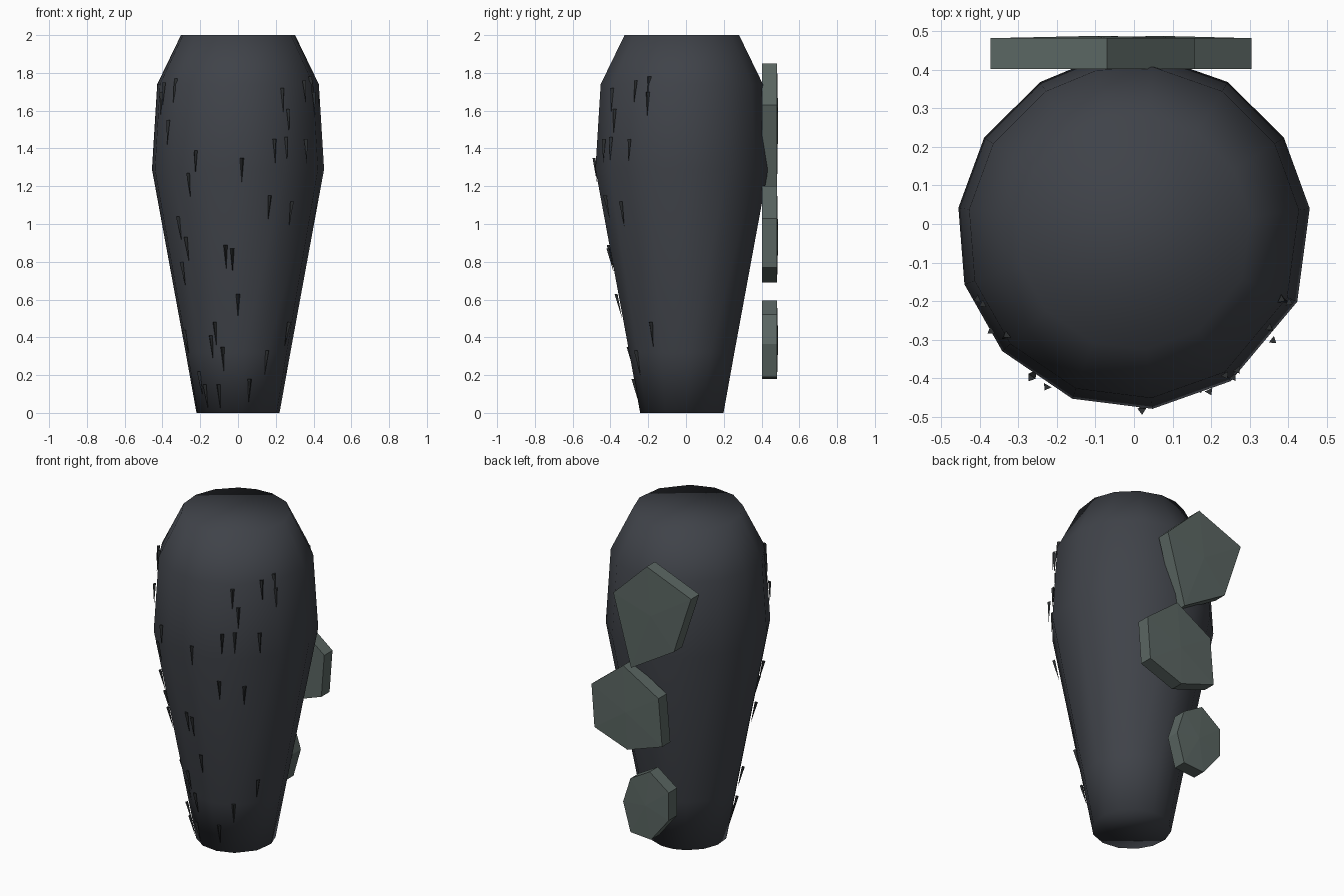
import bpy, bmesh, math
from mathutils import Vector

if "Cube" in bpy.data.objects:
    bpy.data.objects.remove(bpy.data.objects["Cube"])


def material(name, rgb):
    m = bpy.data.materials.new(name)
    m.diffuse_color = (*rgb, 1)
    m.use_nodes = True
    m.node_tree.nodes["Principled BSDF"].inputs["Base Color"].default_value = m.diffuse_color
    return m


def finish(name, bm, mat, smooth=False):
    bmesh.ops.recalc_face_normals(bm, faces=bm.faces)
    me = bpy.data.meshes.new(name)
    bm.to_mesh(me)
    bm.free()
    me.materials.append(mat)
    for p in me.polygons:
        p.use_smooth = smooth
    ob = bpy.data.objects.new(name, me)
    bpy.context.collection.objects.link(ob)
    return ob


charcoal = material("charcoal hide", (0.050, 0.055, 0.066))
slate = material("grey green plate", (0.105, 0.135, 0.125))
black = material("dark bristle", (0.026, 0.029, 0.031))

CY = -0.022
RINGS = [(0, .222), (.32, .28), (1.29, .46), (1.74, .432), (2, .305)]
ANGLES = [7.8, 32.3, 58, 83.4, 103, 122, 147.7, 172, 197, 222, 249.6, 276, 303, 337]

# body: tapered limb lofted from irregular rings
bm = bmesh.new()
rows = [[bm.verts.new((r * math.cos(math.radians(a)), CY + r * math.sin(math.radians(a)), z))
         for a in ANGLES] for z, r in RINGS]
n = len(ANGLES)
for lo, hi in zip(rows, rows[1:]):
    for i in range(n):
        j = (i + 1) % n
        bm.faces.new((lo[i], lo[j], hi[j], hi[i]))
bm.faces.new(rows[0])
bm.faces.new(rows[-1])
finish("limb_body", bm, charcoal, True)


# back plates: polygon outlines in x, z with thickness along y
def plate(name, outline, y0=.402, y1=.482):
    bm = bmesh.new()
    inner = [bm.verts.new((x, y0, z)) for x, z in outline]
    outer = [bm.verts.new((x, y1, z)) for x, z in outline]
    k = len(outline)
    cx = sum(p[0] for p in outline) / k
    cz = sum(p[1] for p in outline) / k
    mid = bm.verts.new((cx, y1 + .006, cz))
    bm.faces.new(inner)
    for i in range(k):
        j = (i + 1) % k
        bm.faces.new((inner[i], inner[j], outer[j], outer[i]))
        bm.faces.new((outer[i], outer[j], mid))
    finish(name, bm, slate)


plate("upper_plate", [(-.07, 1.85), (-.372, 1.73), (-.255, 1.375), (.036, 1.20), (.157, 1.63)])
plate("middle_plate", [(.305, 1.03), (.09, 1.20), (-.15, 1.06), (-.175, .77), (.06, .69), (.285, .77)])
plate("lower_plate", [(.09, .365), (.04, .52), (-.09, .595), (-.22, .50), (-.22, .33), (-.1, .18), (.04, .19)])


# bristles: thin three-sided spikes on the front, pointing down
def radius(z):
    for (z0, r0), (z1, r1) in zip(RINGS, RINGS[1:]):
        if z <= z1:
            return r0 + (r1 - r0) * (z - z0) / (z1 - z0)
    return RINGS[-1][1]


BRISTLES = [(-.38, 1.75), (-.40, 1.70), (-.32, 1.77), (-.36, 1.55), (-.22, 1.39), (-.26, 1.27),
            (.02, 1.35), (.23, 1.72), (.26, 1.61), (.25, 1.46), (.19, 1.45), (.34, 1.76),
            (.37, 1.78), (.39, 1.70), (.35, 1.45), (.28, 1.12), (.165, 1.15), (-.31, 1.04),
            (-.27, .93), (-.065, .89), (-.03, .87), (-.29, .80), (0, .63), (-.12, .48),
            (-.28, .44), (-.14, .41), (.26, .48), (-.08, .35), (.15, .33), (-.17, .15),
            (-.10, .15), (-.20, .22), (.06, .18)]
bm = bmesh.new()
for x, z in BRISTLES:
    r = radius(z) * .985
    a = -math.acos(max(-.92, min(.92, x / r)))
    out = Vector((math.cos(a), math.sin(a), 0))
    side = Vector((-math.sin(a), math.cos(a), 0))
    base = out * (r + .008) + Vector((0, CY, z))
    tip = bm.verts.new(out * (radius(z - .13) + .003) + Vector((0, CY, z - .13)))
    b = [bm.verts.new(base + side * .011), bm.verts.new(base - side * .011), bm.verts.new(base + out * .016)]
    bm.faces.new(b)
    for i in range(3):
        bm.faces.new((b[i], b[(i + 1) % 3], tip))
finish("front_bristles", bm, black)
